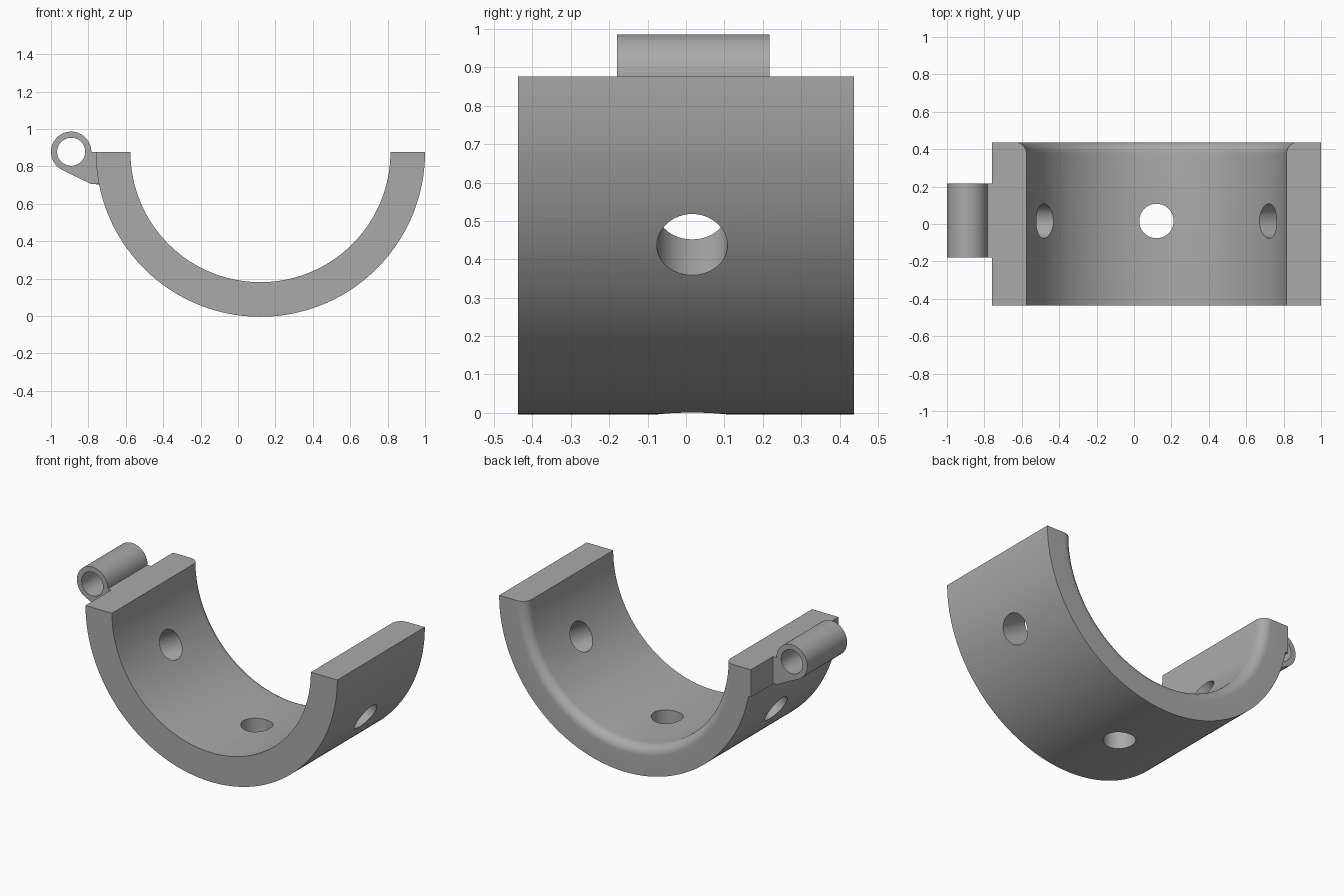
import bpy, bmesh, math
from mathutils import Vector

if "Cube" in bpy.data.objects:
    bpy.data.objects.remove(bpy.data.objects["Cube"])

CX, TOP = 0.12, 0.876          # axis of the half ring
R_OUT, R_IN, HALF = 0.88, 0.695, 0.437
HOLE_Y, HOLE_R = 0.016, 0.092

grey = bpy.data.materials.new("grey")
grey.diffuse_color = (0.40, 0.40, 0.40, 1)
grey.use_nodes = True
grey.node_tree.nodes["Principled BSDF"].inputs["Base Color"].default_value = grey.diffuse_color


def make(name, bm):
    bmesh.ops.recalc_face_normals(bm, faces=bm.faces)
    me = bpy.data.meshes.new(name)
    bm.to_mesh(me)
    bm.free()
    me.materials.append(grey)
    ob = bpy.data.objects.new(name, me)
    bpy.context.collection.objects.link(ob)
    return ob


def extrude_xz(name, outline, y0, y1):
    """Solid from an outline in the xz plane, between two y values."""
    bm = bmesh.new()
    face = bm.faces.new([bm.verts.new((x, y0, z)) for x, z in outline])
    new = bmesh.ops.extrude_face_region(bm, geom=[face])["geom"]
    bmesh.ops.translate(bm, vec=(0, y1 - y0, 0),
                        verts=[v for v in new if isinstance(v, bmesh.types.BMVert)])
    return make(name, bm)


def arc(cx, cz, r, a0, a1, n):
    return [(cx + r * math.cos(math.radians(a0 + (a1 - a0) * i / n)),
             cz + r * math.sin(math.radians(a0 + (a1 - a0) * i / n)))
            for i in range(n + 1)]


def boolean(target, tool, op):
    mod = target.modifiers.new(op.lower(), 'BOOLEAN')
    mod.operation, mod.object, mod.solver = op, tool, 'EXACT'
    bpy.context.view_layer.objects.active = target
    bpy.ops.object.modifier_apply(modifier=mod.name)
    bpy.data.objects.remove(tool)


# Half ring: section with a rounded inner back edge, swept through 180 degrees
F = 0.06
section = [(R_IN, -HALF), (R_OUT, -HALF), (R_OUT, HALF)]
section += arc(R_IN + F, HALF - F, F, 90, 180, 10)
bm = bmesh.new()
STEPS = 120
rings = []
for i in range(STEPS + 1):
    a = math.pi * (1 + i / STEPS)
    rings.append([bm.verts.new((CX + r * math.cos(a), y, TOP + r * math.sin(a)))
                  for r, y in section])
n = len(section)
for a, b in zip(rings, rings[1:]):
    for j in range(n):
        bm.faces.new((a[j], a[(j + 1) % n], b[(j + 1) % n], b[j]))
bm.faces.new(rings[0])
bm.faces.new(rings[-1])
clamp = make("half_ring_clamp", bm)

# Flat pad on the outer wall behind the hinge
pad = extrude_xz("hinge_pad", [(-0.76, 0.703), (-0.70, 0.703), (-0.70, TOP), (-0.76, TOP)],
                 0.20, HALF)
boolean(clamp, pad, 'UNION')

# Hinge lug: knuckle with a tangent web running into the ring
HX, HZ = -0.892, 0.878
outline = arc(HX, HZ, 0.108, -1, 243.8, 56)
outline += [(-0.785, 0.705), (-0.70, 0.705), (-0.70, TOP)]
lug = extrude_xz("hinge_lug", outline, -0.18, 0.217)
boolean(clamp, lug, 'UNION')
pin = extrude_xz("pin_bore", arc(HX, HZ, 0.075, 0, 352.5, 47), -0.5, 0.5)
boolean(clamp, pin, 'DIFFERENCE')

# Three radial holes: bottom and 30 degrees below each rim
for angle in (-30, -90, -150):
    d = Vector((math.cos(math.radians(angle)), 0, math.sin(math.radians(angle))))
    bm = bmesh.new()
    bmesh.ops.create_cone(bm, cap_ends=True, segments=48, radius1=HOLE_R,
                          radius2=HOLE_R, depth=0.5)
    bmesh.ops.rotate(bm, verts=bm.verts, matrix=d.to_track_quat('Z', 'Y').to_matrix())
    bmesh.ops.translate(bm, verts=bm.verts,
                        vec=Vector((CX, HOLE_Y, TOP)) + d * 0.79)
    boolean(clamp, make("hole_cutter", bm), 'DIFFERENCE')

# Smooth the curved walls, keep the edges sharp
bpy.ops.object.select_all(action='DESELECT')
clamp.select_set(True)
bpy.context.view_layer.objects.active = clamp
bpy.ops.object.shade_smooth_by_angle(angle=math.radians(30))
